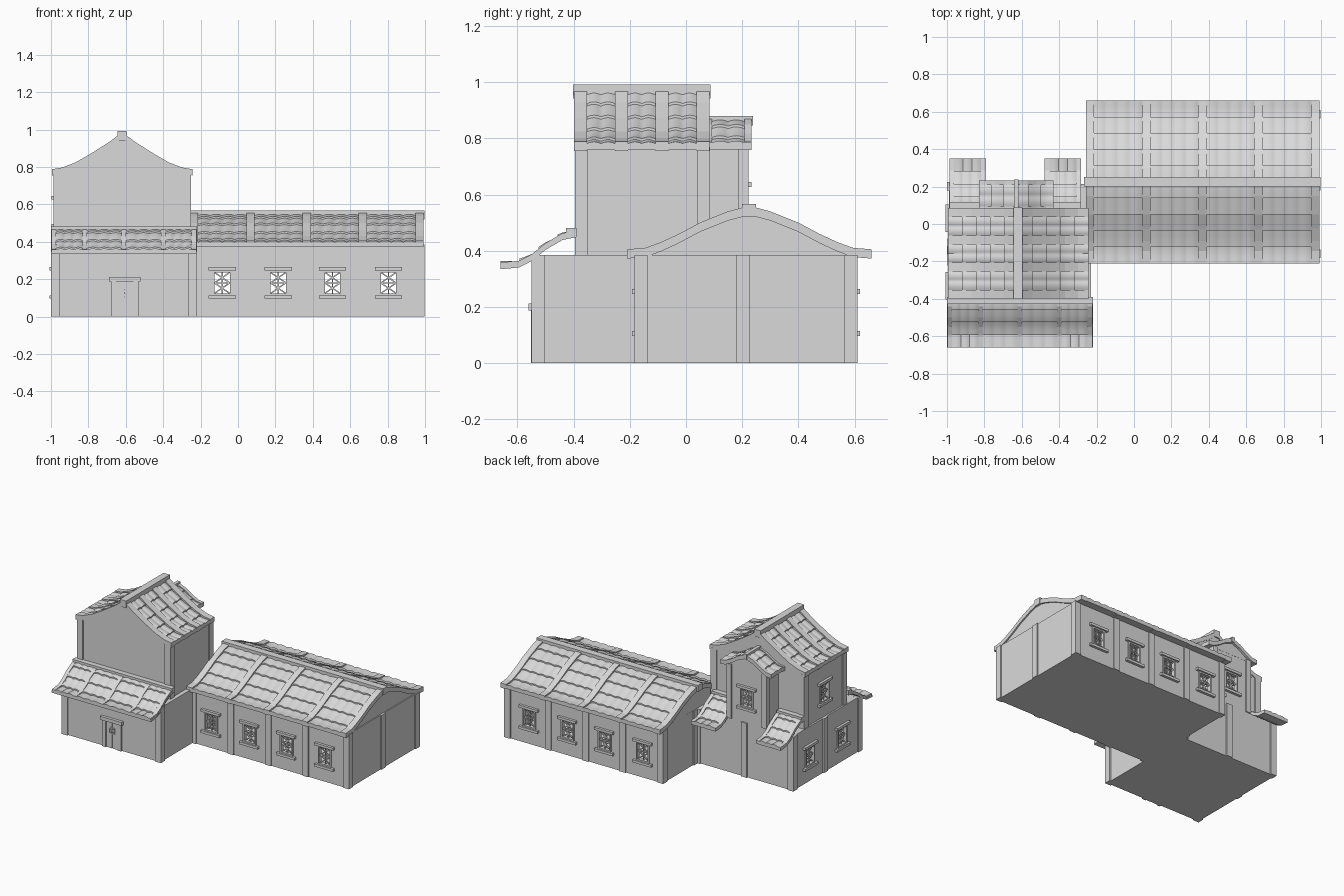
import bpy, bmesh
from math import pi, radians, sin, atan2, hypot
from mathutils import Matrix, Vector

cube = bpy.data.objects.get("Cube")
if cube:
    bpy.data.objects.remove(cube, do_unlink=True)

plaster = bpy.data.materials.new("light_grey")
plaster.use_nodes = True
GREY = (0.7, 0.7, 0.7, 1)
plaster.diffuse_color = GREY
plaster.node_tree.nodes["Principled BSDF"].inputs["Base Color"].default_value = GREY


def place(x=0, y=0, z=0, turn=0):
    """Local -y is outward; turn swings it about z."""
    return Matrix.Translation((x, y, z)) @ Matrix.Rotation(radians(turn), 4, "Z")


def finish(name, bm, where=Matrix(), smooth=False):
    bmesh.ops.recalc_face_normals(bm, faces=bm.faces)
    mesh = bpy.data.meshes.new(name)
    bm.to_mesh(mesh)
    bm.free()
    mesh.materials.append(plaster)
    ob = bpy.data.objects.new(name, mesh)
    ob.matrix_world = where
    bpy.context.collection.objects.link(ob)
    if smooth:
        bpy.ops.object.select_all(action="DESELECT")
        ob.select_set(True)
        bpy.context.view_layer.objects.active = ob
        bpy.ops.object.shade_smooth_by_angle(angle=radians(40))


def boxes(name, where, *blocks):
    """Blocks are x0, x1, y0, y1, z0, z1 and an optional tilt about y."""
    bm = bmesh.new()
    for x0, x1, y0, y1, z0, z1, *tilt in blocks:
        mat = Matrix.Translation(((x0 + x1) / 2, (y0 + y1) / 2, (z0 + z1) / 2))
        if tilt:
            mat = mat @ Matrix.Rotation(tilt[0], 4, "Y")
        bmesh.ops.create_cube(bm, size=1, matrix=mat @ Matrix.Diagonal((x1 - x0, y1 - y0, z1 - z0, 1)))
    finish(name, bm, where)


def prism(name, where, outline, spans):
    """Extrude an outline of (outward, height) points along local x."""
    bm = bmesh.new()
    for u0, u1 in spans:
        ends = [[bm.verts.new((u, -d, z)) for d, z in outline] for u in (u0, u1)]
        bm.faces.new(ends[0])
        bm.faces.new(ends[1])
        for i in range(len(outline)):
            k = i - 1
            bm.faces.new((ends[0][k], ends[0][i], ends[1][i], ends[1][k]))
    finish(name, bm, where)


def height(profile, d):
    for (d0, z0), (d1, z1) in zip(profile, profile[1:]):
        if d <= d1:
            return z0 + (z1 - z0) * (d - d0) / (d1 - d0)
    return profile[-1][1]


def band(profile, up, down):
    return [(d, z + up) for d, z in profile] + [(d, z - down) for d, z in reversed(profile)]


def roof_slope(name, where, length, profile, ribs, rib_half, columns, courses, rise=0.018, drop=0.015):
    half, reach = length / 2, profile[-1][0]
    prism(name + "_deck", where, band(profile, 0, 0.012), [(-half, half)])
    prism(name + "_ribs", where, band(profile, rise, drop), [(r - rib_half, r + rib_half) for r in ribs])
    # overlapping courses of scalloped tiles between the ribs
    bm = bmesh.new()
    steps, around = 3, 6
    for left, right in zip(ribs, ribs[1:]):
        u0, u1 = left + rib_half, right - rib_half
        count = columns * around
        for c in range(courses):
            rows = []
            for s in range(steps + 2):
                f = min(s, steps) / steps
                d = reach * (c + f) / courses
                lift = 0.003 + 0.009 * f if s <= steps else -0.002
                row = []
                for i in range(count + 1):
                    bump = 0.006 * abs(sin(pi * i / around)) if s <= steps else 0
                    row.append(bm.verts.new((u0 + (u1 - u0) * i / count, -d, height(profile, d) + lift + bump)))
                rows.append(row)
            for a, b in zip(rows, rows[1:]):
                for i in range(count):
                    bm.faces.new((a[i], a[i + 1], b[i + 1], b[i]))
    finish(name + "_tiles", bm, where, True)


def gable(name, where, profile, reach, base, span):
    side = [(d, z - 0.005) for d, z in profile if d < reach] + [(reach, height(profile, reach) - 0.005)]
    outline = [(-d, z) for d, z in reversed(side)] + side[1:] + [(reach, base), (-reach, base)]
    prism(name, where, outline, [span])


W, H, BAR = 0.041, 0.056, 0.0035


def window(name, where):
    # frame, sill and lintel
    o, p = W + 0.01, H + 0.01
    boxes(name + "_frame", where,
          (-o, -W, -0.008, 0.02, -p, p), (W, o, -0.008, 0.02, -p, p),
          (-W, W, -0.008, 0.02, -p, -H), (-W, W, -0.008, 0.02, H, p),
          (-0.073, 0.073, -0.018, 0.01, p, p + 0.018),
          (-0.073, 0.073, -0.018, 0.01, -p - 0.018, -p))
    # crossed lattice
    run, tilt = hypot(W, H / 2), atan2(H / 2, W)
    bars = [(-BAR, BAR, 0.002, 0.012, -H, H), (-W, W, 0.002, 0.012, -BAR, BAR)]
    for mid in (-H / 2, H / 2):
        for t in (-tilt, tilt):
            bars.append((-run, run, 0.003, 0.011, mid - BAR, mid + BAR, t))
    boxes(name + "_lattice", where, *bars)


def wall(name, where, length, z0, z1, openings=(), mid=0.18):
    """Wall panel whose outer face is at local y = 0, pierced by windows."""
    blocks, edge = [], -length / 2
    for n, u in enumerate(sorted(openings)):
        blocks += [(edge, u - W, 0, 0.02, z0, z1),
                   (u - W, u + W, 0, 0.02, z0, mid - H), (u - W, u + W, 0, 0.02, mid + H, z1)]
        edge = u + W
        window(f"{name}_window_{n + 1}", where @ Matrix.Translation((u, 0, mid)))
    blocks.append((edge, length / 2, 0, 0.02, z0, z1))
    boxes(name, where, *blocks)


def room(name, x0, x1, y0, y1, z0, z1, front=(), back=(), left=(), right=(), mid=0.18):
    """Four walls; openings are given by world position."""
    cx, cy = (x0 + x1) / 2, (y0 + y1) / 2
    wall(name + "_front_wall", place(cx, y0), x1 - x0, z0, z1, [x - cx for x in front], mid)
    wall(name + "_back_wall", place(cx, y1, 0, 180), x1 - x0, z0, z1, [cx - x for x in back], mid)
    wall(name + "_left_wall", place(x1, cy, 0, 90), y1 - y0, z0, z1, [y - cy for y in left], mid)
    wall(name + "_right_wall", place(x0, cy, 0, -90), y1 - y0, z0, z1, [cy - y for y in right], mid)


def posts(name, spots, z0, z1, size=0.046):
    h = size / 2
    boxes(name, Matrix(), *[(x - h, x + h, y - h, y + h, z0, z1) for x, y in spots])


def lowered(profile, by=0.018):
    return [(d, z - by) for d, z in profile]


# Long hall
HALL_X, HALL_Y, EAVE = 0.3675, 0.225, 0.385
bays = (-0.085, 0.215, 0.505, 0.805)
room("hall", -0.24, 0.99, -0.175, 0.602, 0, EAVE, front=bays, back=bays)
columns = (-0.225, 0.07, 0.362, 0.655, 0.975)
posts("hall_posts", [(x, y) for x in columns for y in (-0.16, 0.587)] + [(0.975, 0.203), (-0.225, 0.24)], 0, EAVE)
hall_roof = lowered([(0, 0.56), (0.075, 0.54), (0.175, 0.5), (0.25, 0.46), (0.315, 0.43), (0.37, 0.41), (0.435, 0.405)])
for side, turn in (("front", 0), ("back", 180)):
    roof_slope(f"hall_{side}_roof", place(HALL_X, HALL_Y, 0, turn), 1.25, hall_roof,
               [-0.603, -0.3, 0, 0.3, 0.603], 0.022, 4, 5)
gable("hall_gable", place(HALL_X, HALL_Y), hall_roof, 0.385, EAVE, (-0.607, 0.615))
boxes("hall_ridge", Matrix(), (-0.268, 0.997, 0.2, 0.25, 0.52, 0.566))

# Tower, ground storey
room("tower_base", -0.99, -0.23, -0.54, 0.215, 0, EAVE, right=(0.03, -0.33))
posts("tower_base_posts", [(x, y) for x in (-0.976, -0.243) for y in (-0.527, 0.202)]
      + [(-0.976, -0.14), (-0.61, 0.202)], 0, EAVE)
boxes("tower_base_ceiling", Matrix(), (-0.985, -0.235, -0.535, 0.21, EAVE - 0.015, EAVE - 0.001))
boxes("floor", Matrix(), (-0.985, -0.235, -0.535, 0.21, 0, 0.01), (-0.235, 0.985, -0.17, 0.597, 0, 0.01))

# Tower, upper storey
TOP_X, TOP_Y, TOP = -0.619, -0.1575, 0.77
UPPER_MID = 0.56
room("tower_upper", -0.978, -0.26, -0.388, 0.078, EAVE, TOP, right=(-0.15,), mid=UPPER_MID)
posts("tower_upper_posts", [(x, y) for x in (-0.963, -0.275) for y in (-0.373, 0.062)], EAVE, TOP)
tower_roof = lowered([(0, 0.985), (0.075, 0.93), (0.17, 0.87), (0.25, 0.824), (0.32, 0.797), (0.375, 0.788)])
for side, turn in (("left", 90), ("right", -90)):
    roof_slope(f"tower_{side}_roof", place(TOP_X, TOP_Y, 0, turn), 0.48, tower_roof,
               [-0.2185, -0.072, 0.072, 0.2185], 0.0235, 2, 5)
gable("tower_gable", place(TOP_X, TOP_Y, 0, 90), tower_roof, 0.357, TOP - 0.01, (-0.236, 0.236))
boxes("tower_ridge", Matrix(), (-0.645, -0.595, -0.402, 0.087, 0.942, 0.992))

# Rear bay
BAY_X = -0.63
room("bay", -0.78, -0.48, 0.07, 0.215, EAVE, TOP, back=(BAY_X,), mid=UPPER_MID)
posts("bay_posts", [(x, 0.205) for x in (-0.768, -0.492)], EAVE, TOP, 0.036)
bay_roof = lowered([(0, 0.872), (0.06, 0.848), (0.11, 0.815), (0.16, 0.79), (0.2, 0.785)], 0.012)
for side, turn in (("left", 90), ("right", -90)):
    roof_slope(f"bay_{side}_roof", place(BAY_X, 0.15, 0, turn), 0.165, bay_roof,
               [-0.07, 0.07], 0.0125, 2, 3, 0.014)
gable("bay_gable", place(BAY_X, 0.15, 0, 90), bay_roof, 0.15, TOP - 0.01, (-0.08, 0.066))
boxes("bay_ridge", Matrix(), (BAY_X - 0.012, BAY_X + 0.012, 0.04, 0.238, 0.845, 0.88))

# Lean-to roofs
lean = lowered([(0, 0.47), (0.05, 0.46), (0.11, 0.425), (0.16, 0.385), (0.205, 0.362), (0.27, 0.356)], 0.01)


def lean_to(name, where, length, ribs, columns):
    roof_slope(name, where, length, lean, ribs, 0.0125, columns, 4, 0.012, 0.01)
    boxes(name + "_ridge", where, (-length / 2, length / 2, -0.037, 0, 0.455, 0.481))


lean_to("front_lean_to", place(-0.61, -0.39), 0.78, [-0.375, -0.21, 0, 0.21, 0.375], 3)
lean_to("back_right_lean_to", place(-0.89, 0.08, 0, 180), 0.195, [-0.085, 0.085], 3)
lean_to("back_left_lean_to", place(-0.38, 0.08, 0, 180), 0.195, [-0.085, 0.085], 3)

# Double door with a small lattice
door = place(-0.605, -0.54)
boxes("door_frame", door,
      (-0.085, 0.085, -0.02, 0.01, 0.187, 0.212),
      (-0.074, -0.046, -0.012, 0.01, 0, 0.187), (0.046, 0.074, -0.012, 0.01, 0, 0.187))
boxes("door_leaves", door, (-0.046, -0.001, -0.005, 0.01, 0, 0.187), (0.001, 0.046, -0.005, 0.01, 0, 0.187))
trim = []
for s in (-1, 1):
    trim.append((s * 0.02 - 0.003, s * 0.02 + 0.003, -0.01, 0, 0.105, 0.145))
    trim.append((-0.02, 0.02, -0.01, 0, 0.122 + s * 0.02, 0.128 + s * 0.02))
    trim.append((-0.026, 0.026, -0.009, 0, 0.1235, 0.1265, s * pi / 4))
boxes("door_lattice", door, *trim)
